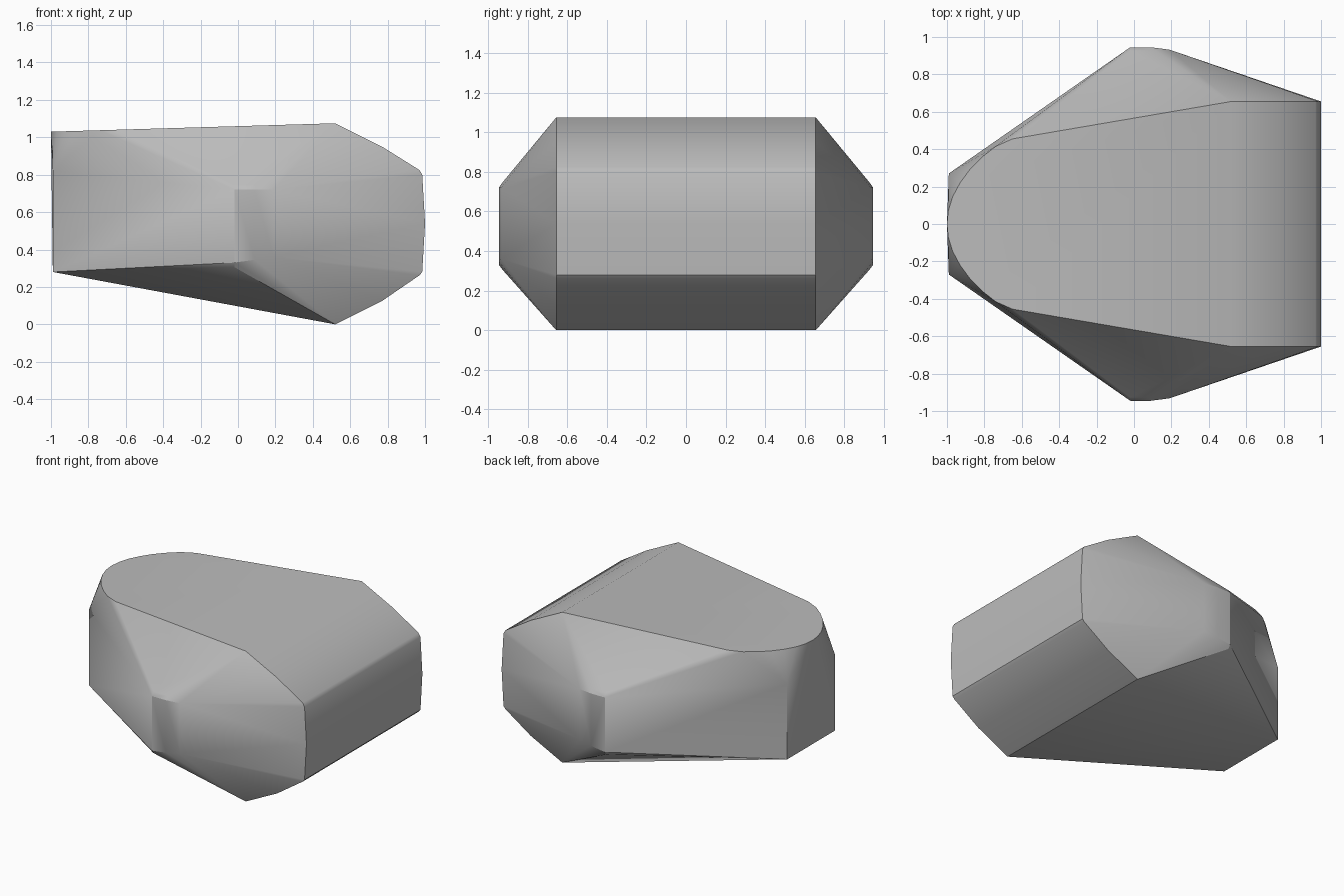
import bpy, bmesh, math

cube = bpy.data.objects.get("Cube")
if cube:
    bpy.data.objects.remove(cube, do_unlink=True)

# One plain stone grey
grey = bpy.data.materials.new("stone_grey")
grey.use_nodes = True
colour = (0.5, 0.5, 0.5, 1)
grey.diffuse_color = colour
grey.node_tree.nodes["Principled BSDF"].inputs["Base Color"].default_value = colour


def top_height(x):
    """Height of the gently sloping top face."""
    return 1.03 + 0.0296 * (x + 1)


# Rounded rim of the top face
rim = [(x, y, top_height(x)) for x, y in
       [(-1, 0), (-0.993, 0.07), (-0.97, 0.145), (-0.93, 0.22), (-0.875, 0.295),
        (-0.81, 0.36), (-0.74, 0.415), (-0.65, 0.455)]]

# Ridge corners and the bowed end
end = [(0.52, 0.655, 1.075), (0.77, 0.655, 0.95), (0.97, 0.655, 0.825),
       (0.985, 0.655, 0.8), (1, 0.655, 0.54), (0.985, 0.655, 0.28),
       (0.97, 0.655, 0.262), (0.77, 0.655, 0.125), (0.52, 0.655, 0)]

# Narrow end wall
wall = [(-0.99, 0.27, 0.28), (-0.99, 0.27, 0.82)]

# Side corners, with softened upper and lower edges
side = []
for x, y, low, high in [(-0.02, 0.945, 0.33, 0.72), (0.09, 0.945, 0.345, 0.72),
                        (0.19, 0.932, 0.36, 0.72)]:
    side += [(x, y, low), (x, y, high),
             (x, y - 0.018, low - 0.024), (x, y - 0.018, high + 0.026)]

# Wrap the mirrored corner points in a convex skin
bm = bmesh.new()
for x, y, z in rim + end + wall + side:
    for s in ((1, -1) if y else (1,)):
        bm.verts.new((x, s * y, z))
hull = bmesh.ops.convex_hull(bm, input=bm.verts)
loose = {v for v in hull["geom_interior"] + hull["geom_unused"]
         if isinstance(v, bmesh.types.BMVert)}
bmesh.ops.delete(bm, geom=list(loose), context="VERTS")
bmesh.ops.dissolve_limit(bm, angle_limit=math.radians(0.8),
                         verts=bm.verts, edges=bm.edges)
bmesh.ops.recalc_face_normals(bm, faces=bm.faces)

mesh = bpy.data.meshes.new("faceted_rock")
bm.to_mesh(mesh)
bm.free()
mesh.materials.append(grey)
rock = bpy.data.objects.new("faceted_rock", mesh)
bpy.context.collection.objects.link(rock)

# Soft shading across gentle edges, crisp on the hard ones
bpy.ops.object.select_all(action="DESELECT")
rock.select_set(True)
bpy.context.view_layer.objects.active = rock
bpy.ops.object.shade_smooth_by_angle(angle=math.radians(30))
